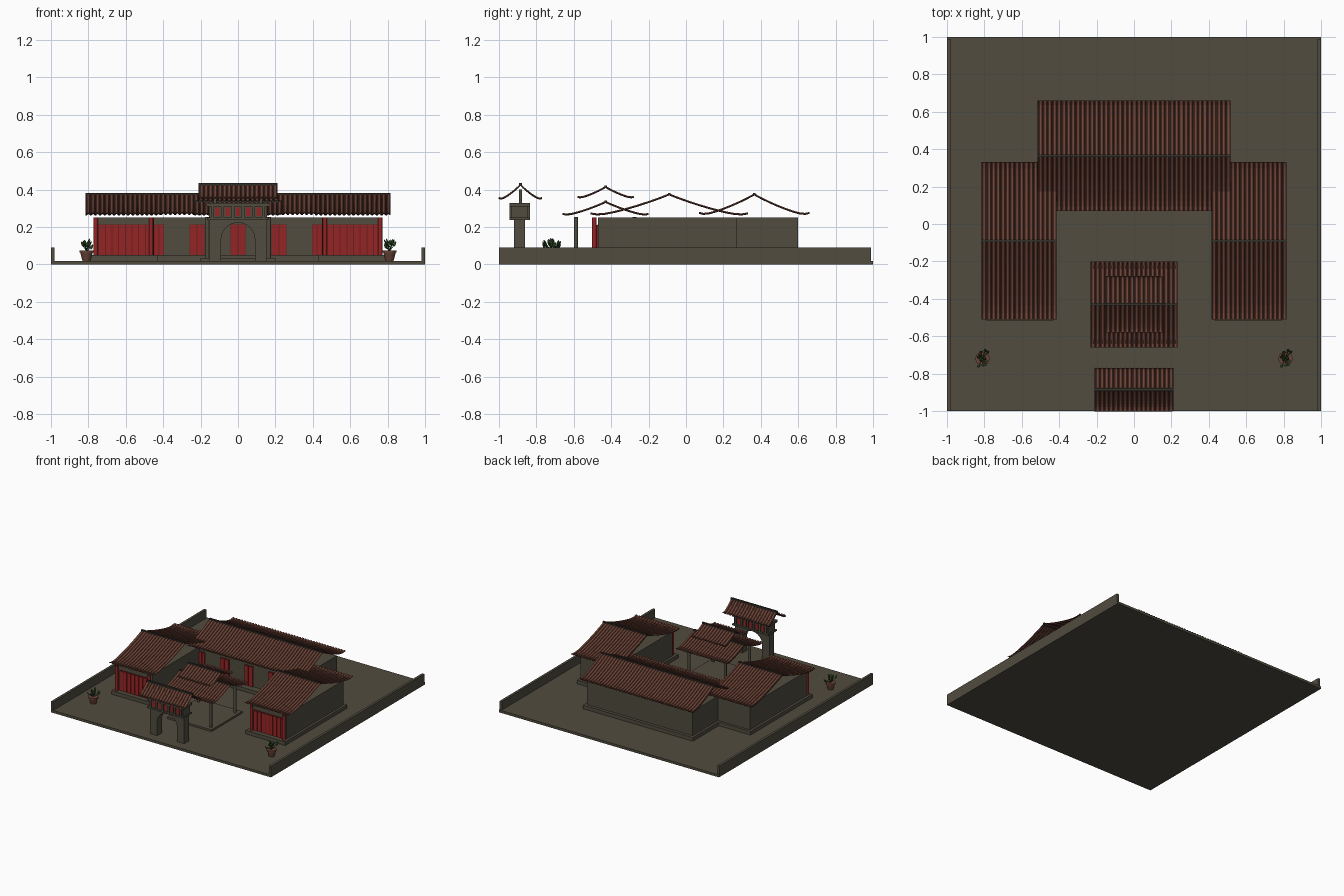
import bpy, bmesh, math, random
from mathutils import Matrix, Vector

if "Cube" in bpy.data.objects:
    bpy.data.objects.remove(bpy.data.objects["Cube"])

random.seed(4)


def mat(name, col):
    m = bpy.data.materials.new(name)
    m.diffuse_color = (*col, 1)
    m.use_nodes = True
    m.node_tree.nodes["Principled BSDF"].inputs["Base Color"].default_value = m.diffuse_color
    return m


STONE = mat("stone", (0.082, 0.072, 0.050))
RED = mat("red_paint", (0.30, 0.018, 0.018))
DARK_RED = mat("dark_red", (0.15, 0.012, 0.012))
TILE = mat("roof_tile", (0.16, 0.058, 0.038))
VALLEY = mat("tile_valley", (0.045, 0.020, 0.015))
RIDGE = mat("dark_ridge", (0.035, 0.032, 0.024))
CLAY = mat("clay", (0.14, 0.058, 0.038))
LEAF = mat("leaf", (0.035, 0.085, 0.02))


def finish(bm, name, *mats):
    me = bpy.data.meshes.new(name)
    bm.to_mesh(me)
    bm.free()
    for m in mats:
        me.materials.append(m)
    ob = bpy.data.objects.new(name, me)
    bpy.context.collection.objects.link(ob)
    return ob


def add_box(bm, x0, x1, y0, y1, z0, z1):
    m = Matrix.Translation(((x0 + x1) / 2, (y0 + y1) / 2, (z0 + z1) / 2))
    m = m @ Matrix.Diagonal((x1 - x0, y1 - y0, z1 - z0, 1))
    bmesh.ops.create_cube(bm, size=1, matrix=m)


def boxes(name, material, *dims):
    bm = bmesh.new()
    for d in dims:
        add_box(bm, *d)
    return finish(bm, name, material)


def columns(name, material, spots, r, z0, z1):
    bm = bmesh.new()
    for x, y in spots:
        bmesh.ops.create_cone(bm, cap_ends=True, segments=12, radius1=r, radius2=r,
                              depth=z1 - z0,
                              matrix=Matrix.Translation((x, y, (z0 + z1) / 2)))
    ob = finish(bm, name, material)
    for p in ob.data.polygons:
        p.use_smooth = abs(p.normal.z) < 0.5


# sagging slope: fraction out from the ridge, fraction of height left
SLOPE = [(0, 1), (.12, .82), (.25, .64), (.4, .45), (.55, .28),
         (.7, .13), (.82, .04), (.92, .01), (1, .06)]


def roof(name, x0, x1, y0, y1, z_eave, z_ridge, pitch=0.025):
    """Curved gable roof with raised rows of round tiles."""
    n = round((x1 - x0) / pitch)
    p = (x1 - x0) / n
    h = 0.007
    cross = []
    for i in range(n):
        for u, v in ((0, 0), (.22, 0), (.34, .7), (.61, 1), (.88, .7)):
            cross.append((x0 + (i + u) * p, v * h))
    cross.append((x1, 0))
    yc, half = (y0 + y1) / 2, (y1 - y0) / 2
    path = [(yc - t * half, f) for t, f in reversed(SLOPE)]
    path += [(yc + t * half, f) for t, f in SLOPE[1:]]
    bm = bmesh.new()
    rows = [[bm.verts.new((x, y, z_eave + f * (z_ridge - z_eave - h) + dz))
             for x, dz in cross] for y, f in path]
    for a, b in zip(rows, rows[1:]):
        for i in range(len(cross) - 1):
            f = bm.faces.new((a[i], a[i + 1], b[i + 1], b[i]))
            f.material_index = 1 if i % 5 == 0 else 0
    ob = finish(bm, name, TILE, VALLEY)
    mod = ob.modifiers.new("thickness", 'SOLIDIFY')
    mod.thickness = 0.004
    mod.offset = -1
    boxes(name + "_ridge", RIDGE,
          (x0, x1, yc - .007, yc + .007, z_ridge - .012, z_ridge + .003))


def doors(name, x0, x1, y, z0, z1, leaves):
    """Red door leaves on a darker backing, facing the front."""
    boxes(name + "_backing", DARK_RED, (x0, x1, y - .004, y + .004, z0, z1))
    w = (x1 - x0) / leaves
    boxes(name + "_leaves", RED,
          *[(x0 + i * w + .0025, x0 + (i + 1) * w - .0025, y - .009, y, z0, z1 - .004)
            for i in range(leaves)])


# Courtyard
boxes("courtyard_floor", STONE, (-1, 1, -1, 1, 0, .02))
boxes("boundary_walls", STONE, (-1, -.98, -1, .99, .02, .09), (.98, 1, -1, .99, .02, .09))

# Back hall
boxes("back_hall_plinth", STONE, (-.50, .50, .09, .625, .02, .05))
boxes("back_hall_walls", STONE, (-.48, .48, .145, .60, .05, .25))
for k, (a, b, n) in enumerate(((-.45, -.395, 2), (-.26, -.18, 2), (-.04, .04, 2),
                               (.18, .26, 2), (.395, .45, 2))):
    doors(f"back_hall_door_{k + 1}", a, b, .145, .05, .215, n)
columns("back_hall_columns", RED, [(-.465, .12), (.465, .12)], .013, .05, .25)
roof("back_hall_roof", -.515, .515, .07, .66, .268, .38)

# Side halls
for s, side in ((-1, "left"), (1, "right")):
    a, b = sorted((s * .45, s * .77))
    boxes(side + "_hall_plinth", STONE, (a - .02, b + .02, -.515, .29, .02, .05))
    boxes(side + "_hall_walls", STONE, (a, b, -.47, .27, .05, .25))
    doors(side + "_hall_doors", a + .025, b - .01, -.47, .05, .215, 8)
    columns(side + "_hall_columns", RED, [(s * .465, -.49), (s * .76, -.49)], .012, .05, .25)
    ra, rb = sorted((s * .415, s * .815))
    roof(side + "_hall_roof", ra, rb, -.51, .33, .265, .38)

# Pavilion
boxes("pavilion_base", STONE, (-.2, .2, -.63, -.23, .02, .035))
columns("pavilion_posts", STONE, [(x, y) for x in (-.165, .165) for y in (-.588, -.275)],
        .011, .035, .255)
roof("pavilion_lower_roof", -.232, .232, -.66, -.20, .265, .34)
roof("pavilion_upper_roof", -.152, .152, -.58, -.28, .357, .42)

# Gate: arched wall cut as one outline and extruded in depth
outline = [(-.155, .02), (-.09, .02)]
outline += [(-.09 * math.cos(math.pi * i / 16), .135 + .088 * math.sin(math.pi * i / 16))
            for i in range(17)]
outline += [(.09, .02), (.155, .02), (.155, .245), (-.155, .245)]
bm = bmesh.new()
face = bm.faces.new([bm.verts.new((x, -.92, z)) for x, z in outline])
ext = bmesh.ops.extrude_face_region(bm, geom=[face])
bmesh.ops.translate(bm, vec=(0, .06, 0),
                    verts=[v for v in ext["geom"] if isinstance(v, bmesh.types.BMVert)])
bmesh.ops.recalc_face_normals(bm, faces=bm.faces)
finish(bm, "gate_arch", STONE)
boxes("gate_upper_block", STONE, (-.155, .155, -.936, -.844, .24, .315),
      (-.168, .168, -.945, -.835, .31, .33), (-.165, .165, -.945, -.835, .238, .25))
slots, brackets = [], []
for y0, y1, out in ((-.939, -.936, -.945), (-.844, -.841, -.835)):
    for i in range(5):
        x = (i - 2) * .055
        slots.append((x - .012, x + .012, y0, y1, .258, .305))
    for i in range(6):
        x = (i - 2.5) * .055
        brackets.append((x - .008, x + .008, min(y0, out), max(y1, out), .25, .31))
boxes("gate_red_panels", RED, *slots)
boxes("gate_brackets", STONE, *brackets)
boxes("gate_roof_posts", STONE, (-.13, -.115, -.893, -.878, .33, .40),
      (.115, .13, -.893, -.878, .33, .40))
roof("gate_roof", -.21, .21, -1.0, -.77, .35, .432)

# Potted plants
for s, side in ((-1, "left"), (1, "right")):
    c = Vector((s * .81, -.72, 0))
    bm = bmesh.new()
    for r1, r2, z0, z1 in ((.022, .034, .02, .066), (.038, .038, .064, .075)):
        bmesh.ops.create_cone(bm, cap_ends=True, segments=16, radius1=r1, radius2=r2,
                              depth=z1 - z0,
                              matrix=Matrix.Translation(c + Vector((0, 0, (z0 + z1) / 2))))
    finish(bm, side + "_pot", CLAY)
    bm = bmesh.new()
    for i in range(13):
        a = i * 2.4
        r = .012 + .034 * (i % 4) / 3
        z = .125 - r * .5 + random.uniform(-.012, .012)
        tip = c + Vector((r * math.cos(a), r * math.sin(a), z))
        m = Matrix.Translation(tip) @ Matrix.Rotation(a, 4, 'Z') @ Matrix.Rotation(.5, 4, 'Y')
        bmesh.ops.create_icosphere(bm, subdivisions=1, radius=1,
                                   matrix=m @ Matrix.Diagonal((.004, .009, .017, 1)))
        # stem from the pot to the leaf
        d = tip - (c + Vector((0, 0, .07)))
        m = Matrix.Translation(tip - d / 2) @ d.to_track_quat('Z', 'Y').to_matrix().to_4x4()
        bmesh.ops.create_cone(bm, cap_ends=True, segments=5, radius1=.002, radius2=.0015,
                              depth=d.length, matrix=m)
    finish(bm, side + "_plant", LEAF)
